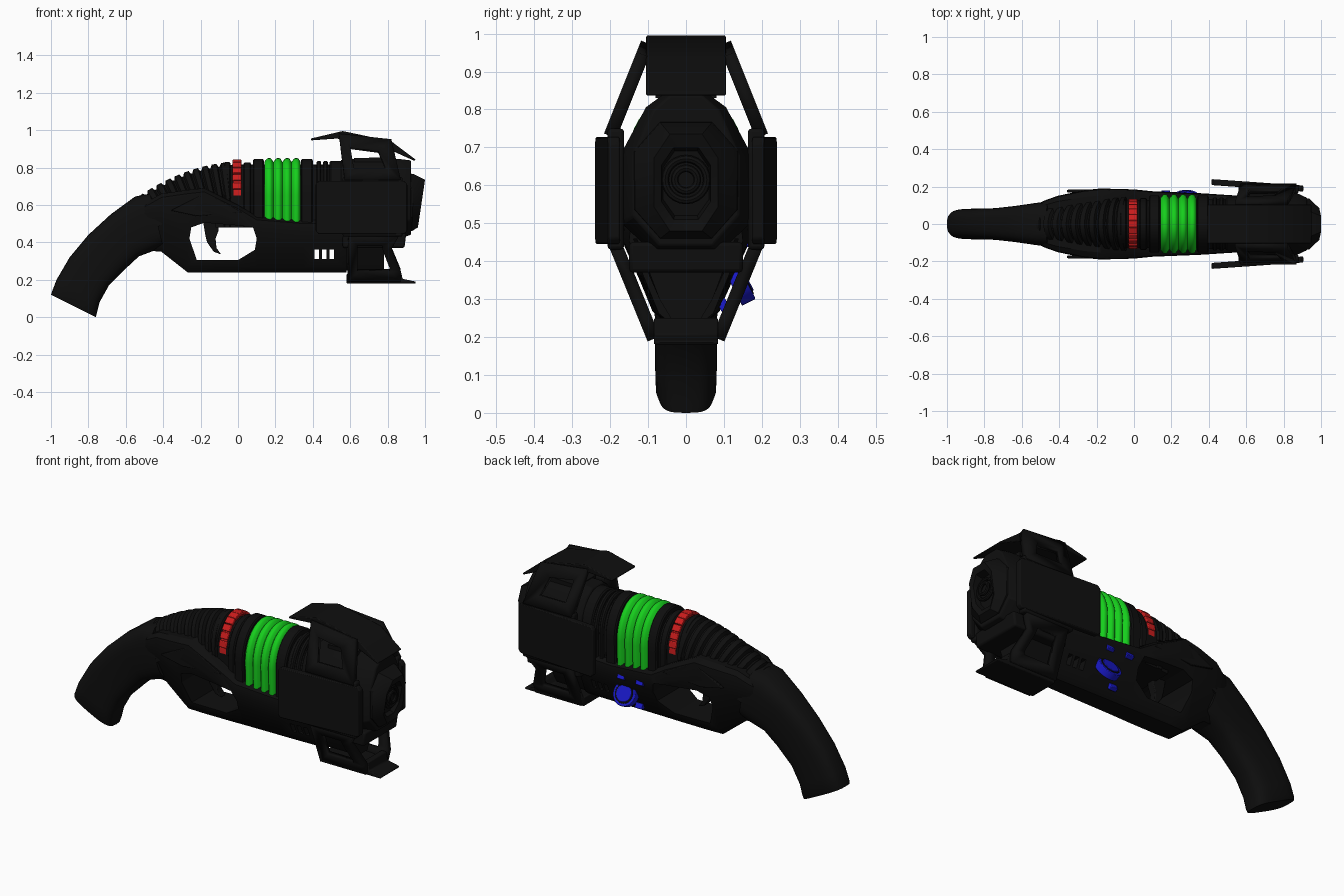
import bpy, bmesh, math
from mathutils import Vector, Matrix

if "Cube" in bpy.data.objects:
    bpy.data.objects.remove(bpy.data.objects["Cube"])

def material(name, rgb):
    m = bpy.data.materials.new(name)
    m.diffuse_color = (*rgb, 1)
    m.use_nodes = True
    m.node_tree.nodes["Principled BSDF"].inputs["Base Color"].default_value = m.diffuse_color
    return m

BLACK = material("matte_black", (0.0045, 0.0045, 0.0045))
GREEN = material("glow_green", (0.008, 0.62, 0.012))
RED = material("signal_red", (0.6, 0.012, 0.012))
BLUE = material("deep_blue", (0.01, 0.01, 0.6))

def finish(name, bm, mat=BLACK, bevel=0):
    bmesh.ops.recalc_face_normals(bm, faces=bm.faces)
    me = bpy.data.meshes.new(name)
    bm.to_mesh(me)
    bm.free()
    ob = bpy.data.objects.new(name, me)
    bpy.context.collection.objects.link(ob)
    me.materials.append(mat)
    if bevel:
        b = ob.modifiers.new("bevel", "BEVEL")
        b.width, b.segments, b.limit_method = bevel, 2, "ANGLE"
    return ob

def loft(name, sections, mat=BLACK, bevel=0):
    """Skin closed rings of equal point count and cap both ends."""
    bm = bmesh.new()
    rings = [[bm.verts.new(p) for p in s] for s in sections]
    n = len(rings[0])
    for a, b in zip(rings, rings[1:]):
        for i in range(n):
            bm.faces.new((a[i], a[(i + 1) % n], b[(i + 1) % n], b[i]))
    bm.faces.new(rings[0])
    bm.faces.new(rings[-1][::-1])
    return finish(name, bm, mat, bevel)

def prism(name, pts, half, mat=BLACK, bevel=0, y=0):
    """Side outline in x,z extruded across y."""
    return loft(name, [[(x, y + s * half, z) for x, z in pts] for s in (-1, 1)], mat, bevel)

def half_ring(x, half):
    """Mirror a half outline of (y,z) points into a full ring at x."""
    return [(x, y, z) for y, z in half] + [(x, -y, z) for y, z in reversed(half)]

def arch(x, ry, zt, zb=0.48, n=24):
    ring = [(x, ry * math.cos(math.pi * i / n), 0.65 + (zt - 0.65) * math.sin(math.pi * i / n))
            for i in range(n + 1)]
    return ring + [(x, -ry * 0.97, zb), (x, ry * 0.97, zb)]

def cut(ob, name, pts):
    c = prism(name, pts, 0.5)
    c.hide_render = True
    c.hide_set(True)
    m = ob.modifiers.new(name, "BOOLEAN")
    m.operation, m.object, m.solver = "DIFFERENCE", c, "EXACT"

# Curved grip: rounded sections between upper and lower edge points
grip = [(-1, .12, -.76, 0, .072), (-.995, .135, -.755, .02, .08), (-.97, .20, -.74, .08, .082),
        (-.90, .32, -.69, .17, .082), (-.80, .44, -.60, .26, .086),
        (-.68, .55, -.53, .325, .098), (-.55, .645, -.45, .355, .115), (-.47, .66, -.40, .38, .12)]
secs = []
for ux, uz, lx, lz, w in grip:
    up, lo = Vector((ux, 0, uz)), Vector((lx, 0, lz))
    ring = []
    for i in range(28):
        a = 2 * math.pi * i / 28
        c, s = math.cos(a), math.sin(a)
        p = (up + lo) / 2 + (up - lo) / 2 * math.copysign(abs(s) ** .6, s)
        ring.append((p.x, w * math.copysign(abs(c) ** .6, c), p.z))
    secs.append(ring)
loft("grip", secs)

# Lower frame with trigger opening and vent slots
secs = []
for x, zb, zt, w in [(-.52, .40, .60, .105), (-.48, .355, .62, .125), (-.41, .35, .66, .15),
                     (-.27, .24, .68, .18), (-.18, .24, .69, .19), (0, .24, .6, .185),
                     (.1, .24, .54, .175), (.35, .24, .52, .165), (.58, .24, .52, .15)]:
    h = zt - zb
    secs.append(half_ring(x, [(.3 * w, zb), (.48 * w, zb + .08 * h), (.8 * w, zb + .5 * h),
                              (w, zb + .76 * h), (.97 * w, zt - .02), (.8 * w, zt)]))
frame = loft("lower_frame", secs)
cut(frame, "trigger_opening", [(-.26, .42), (-.22, .305), (0, .305), (.09, .36), (.10, .42),
                               (.08, .48), (0, .49), (-.18, .505), (-.25, .48)])
for i in range(3):
    x = .41 + .04 * i
    cut(frame, "vent_cutter", [(x, .31), (x + .024, .31), (x + .024, .362), (x, .362)])
prism("trigger", [(-.19, .53), (-.10, .53), (-.105, .46), (-.12, .42), (-.115, .37), (-.09, .335),
                  (-.13, .35), (-.165, .40), (-.175, .44)], .022, bevel=.005)

# Ribbed rear spine following a curve
secs = []
p0, p1, p2 = Vector((-.54, 0, .635)), Vector((-.30, 0, .80)), Vector((-.05, 0, .825))
RIBS = 10
for k in range(RIBS):
    for f, d in ((0, -.014), (.2, .004), (.7, .004), (.85, -.014)):
        t = (k + f) / RIBS
        top = p0 * (1 - t) ** 2 + p1 * 2 * t * (1 - t) + p2 * t * t
        tan = ((p1 - p0) * (1 - t) + (p2 - p1) * t).normalized()
        nrm = Vector((-tan.z, 0, tan.x))
        base, ry = top - nrm * .19, .115 + .025 * t + d
        secs.append([base + nrm * (.19 + d) * math.sin(math.pi * i / 20)
                     + Vector((0, ry * math.cos(math.pi * i / 20), 0)) for i in range(21)])
loft("ribbed_spine", secs)

# Upper barrel core and raised collars
loft("barrel_core", [arch(-.12, .12, .80), arch(-.03, .128, .815), arch(.6, .135, .815)])
for x0, x1, ry, zt in [(-.075, -.04, .135, .83), (.03, .07, .138, .828), (.08, .138, .152, .846),
                       (.337, .40, .152, .846), (.42, .445, .143, .836), (.455, .48, .143, .836),
                       (.49, .56, .143, .836)]:
    loft("collar", [arch(x0, ry - .008, zt - .008), arch(x0 + .006, ry, zt),
                    arch(x1 - .006, ry, zt), arch(x1, ry - .008, zt - .008)])

# Green energy coil with four swollen turns
secs = []
for k in range(4):
    for f, d in ((0, -.02), (.25, -.004), (.4, 0), (.65, 0), (.8, -.004), (1, -.02)):
        secs.append(arch(.141 + .0485 * (k + f * .98), .158 + d, .85 + d, .51))
loft("energy_coil", secs, GREEN)

# Red segmented band
loft("red_band", [arch(-.025, .129, .828, .69), arch(.015, .129, .828, .69)], RED)
for i in range(11):
    bm = bmesh.new()
    bmesh.ops.create_cube(bm, size=1)
    a = math.pi * (.09 + .82 * i / 10)
    bm.transform(Matrix.Translation((-.005, .126 * math.cos(a), .65 + .182 * math.sin(a)))
                 @ Matrix.Rotation(math.atan2(math.sin(a) * .126, math.cos(a) * .182), 4, 'X')
                 @ Matrix.Diagonal((.048, .02, .036, 1)))
    finish("red_segment", bm, RED, .004)

# Front housing, lower core and muzzle
def block(x, w, zb, zt):
    return half_ring(x, [(w * .5, zb), (w, zb + .08), (w, zt - .16), (w * .62, zt - .04), (w * .3, zt)])
loft("front_housing", [block(.55, .155, .42, .84), block(.57, .17, .42, .846),
                       block(.86, .17, .42, .846), block(.925, .14, .44, .838)], bevel=.006)
loft("lower_core", [half_ring(x, [(.04, .25), (.07, .30), (w, .46)])
                    for x, w in ((.56, .14), (.78, .13))])
prism("front_chin", [(.56, .37), (.89, .37), (.90, .45), (.56, .45)], .15, bevel=.01)

def muzzle_ring(xt, xb, w, zb, zt):
    c, r = (zb + zt) / 2, (zt - zb) / 2
    pts = [(w * sx, c + r * sz) for sx, sz in
           ((.5, -1), (1, -.5), (1, .5), (.5, 1), (-.5, 1), (-1, .5), (-1, -.5), (-.5, -1))]
    return [(xb + (xt - xb) * (z - zb) / (zt - zb), y, z) for y, z in pts]
loft("muzzle", [muzzle_ring(.90, .90, .14, .46, .77), muzzle_ring(.94, .93, .135, .46, .765),
                muzzle_ring(1, .962, .085, .48, .735), muzzle_ring(.99, .952, .065, .51, .70),
                muzzle_ring(.95, .93, .06, .52, .69)])
for r, x in ((.055, .955), (.03, .965)):
    bpy.ops.mesh.primitive_torus_add(major_radius=r, minor_radius=.01, major_segments=24,
                                     minor_segments=8, location=(x, 0, .615),
                                     rotation=(0, math.pi / 2, 0))
    bpy.context.object.name = "muzzle_ring"
    bpy.context.object.data.materials.append(BLACK)

# Shroud: top and bottom plates
prism("top_fin", [(.39, .955), (.56, .995), (.82, .94), (.95, .842), (.945, .835), (.80, .90),
                  (.60, .93), (.53, .955), (.39, .945)], .105, bevel=.008)
prism("top_fin_stem", [(.62, .83), (.80, .83), (.80, .855), (.62, .85)], .08)
prism("bottom_fin", [(.58, .18), (.95, .18), (.95, .19), (.88, .205), (.87, .25), (.84, .25),
                     (.82, .22), (.58, .23)], .085, bevel=.006)

# Shroud: windowed slanted panels and side plates, on both sides
def panel(name, side, outer, inner, slope):
    bm = bmesh.new()
    o, i = [[bm.verts.new((x, side * slope(z), z)) for x, z in pts] for pts in (outer, inner)]
    n = len(o)
    for k in range(n):
        j = (k + 1) % n
        bm.faces.new((o[k], o[j], i[j], i[k]))
    ob = finish(name, bm)
    s = ob.modifiers.new("thickness", "SOLIDIFY")
    s.thickness, s.offset = .035, 0

for side in (-1, 1):
    panel("upper_strut", side, [(.57, .73), (.87, .73), (.82, .945), (.54, .975)],
          [(.62, .79), (.79, .79), (.75, .885), (.60, .905)],
          lambda z: .2 - .1 * (z - .73) / .25)
    panel("lower_strut", side, [(.59, .44), (.86, .44), (.82, .37), (.87, .25), (.87, .195), (.585, .195)],
          [(.64, .39), (.77, .39), (.775, .36), (.81, .27), (.81, .25), (.64, .25)],
          lambda z: .085 + .1 * (z - .195) / .245)
    plate = [(.415, .46), (.43, .445), (.89, .445), (.905, .46), (.905, .71), (.89, .728),
             (.43, .728), (.415, .71)]
    loft("side_plate", [[(x, side * (.24 - (x - .415) * .07 - d), z) for x, z in plate]
                        for d in (.032, 0)], bevel=.005)
    prism("plate_mount", [(.56, .43), (.88, .43), (.88, .75), (.56, .75)], .022, bevel=.01,
          y=side * .185)
    # Receiver side panel
    prism("receiver_panel", [(-.36, .57), (-.20, .65), (-.14, .65), (.02, .56), (-.22, .54)],
          .008, bevel=.004, y=side * .176)

# Blue dial and tabs on the left flank
tilt = Matrix.Rotation(math.radians(-63), 4, 'X')
def dial(name, r, depth, off, mat, n=32):
    bm = bmesh.new()
    bmesh.ops.create_cone(bm, cap_ends=True, segments=n, radius1=r, radius2=r, depth=depth)
    bm.transform(Matrix.Translation((.28, .135, .352)) @ tilt @ Matrix.Translation((0, 0, off)))
    finish(name, bm, mat, .003)
dial("dial_base", .068, .04, 0, BLUE)
dial("dial_gap", .054, .004, .0205, BLACK)
dial("dial_cap", .046, .012, .02, BLUE)
for x, y, z in ((.29, .158, .455), (.17, .164, .455), (.22, .098, .285)):
    bm = bmesh.new()
    bmesh.ops.create_cube(bm, size=1)
    bm.transform(Matrix.Translation((x, y, z)) @ tilt @ Matrix.Diagonal((.045, .03, .024, 1)))
    finish("blue_tab", bm, BLUE, .003)

# Smooth shading with sharp edges kept
for ob in bpy.context.scene.objects:
    if ob.type == "MESH" and not ob.hide_render:
        bpy.ops.object.select_all(action="DESELECT")
        ob.select_set(True)
        bpy.context.view_layer.objects.active = ob
        bpy.ops.object.shade_smooth_by_angle(angle=math.radians(32))
